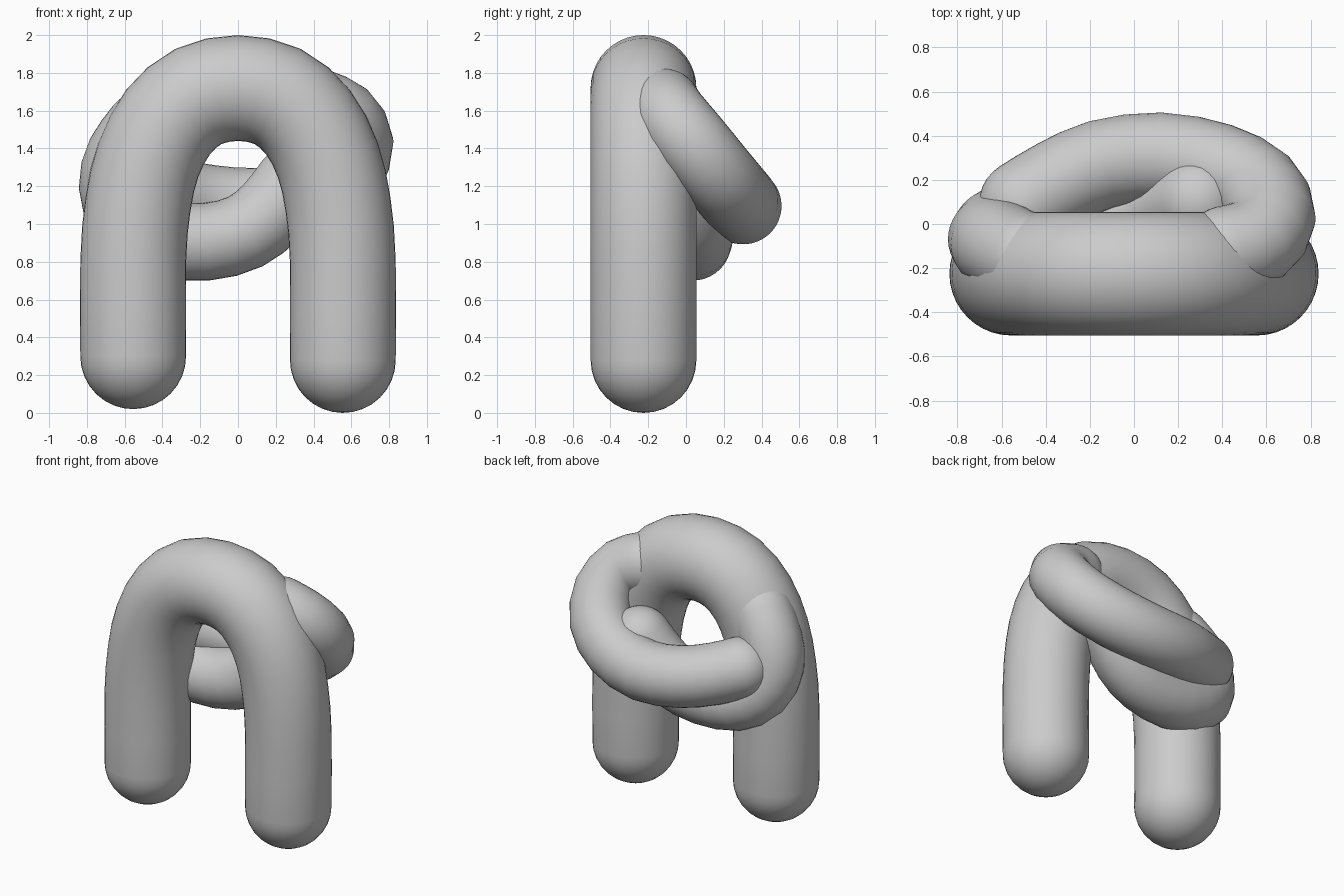
import bpy, bmesh, math
from mathutils import Vector, Matrix

if "Cube" in bpy.data.objects:
    bpy.data.objects.remove(bpy.data.objects["Cube"])

SIDES = 40
CAP = 8


def smooth_path(pts, steps):
    """Catmull-Rom through the control points."""
    p = [Vector(q) for q in pts]
    p = [2 * p[0] - p[1]] + p + [2 * p[-1] - p[-2]]
    out = []
    for i in range(1, len(p) - 2):
        a, b, c, d = p[i - 1:i + 3]
        for k in range(steps):
            t = k / steps
            out.append(0.5 * (2 * b + (c - a) * t + (2 * a - 5 * b + 4 * c - d) * t * t
                              + (3 * b - a - 3 * c + d) * t ** 3))
    return out + [p[-2]]


def tube(name, pts, radius, steps=2):
    """Round tube along a path with hemispherical ends."""
    path = smooth_path(pts, steps)
    n = len(path)
    tans = [(path[min(i + 1, n - 1)] - path[max(i - 1, 0)]).normalized() for i in range(n)]
    # centre, tangent and radius of every ring, including the end domes
    rings = []
    for k in range(1, CAP):
        a = k / CAP * math.pi / 2
        rings.append((path[0] - tans[0] * radius * math.cos(a), tans[0], radius * math.sin(a)))
    rings += [(c, t, radius) for c, t in zip(path, tans)]
    for k in range(CAP - 1, 0, -1):
        a = k / CAP * math.pi / 2
        rings.append((path[-1] + tans[-1] * radius * math.cos(a), tans[-1], radius * math.sin(a)))

    bm = bmesh.new()
    side = tans[0].orthogonal().normalized()
    prev = tans[0]
    loops = []
    for c, t, r in rings:
        side = prev.rotation_difference(t) @ side
        side = (side - t * side.dot(t)).normalized()
        up = t.cross(side)
        prev = t
        loops.append([bm.verts.new(c + r * (side * math.cos(a) + up * math.sin(a)))
                      for a in (2 * math.pi * j / SIDES for j in range(SIDES))])
    for lo, hi in zip(loops, loops[1:]):
        for j in range(SIDES):
            k = (j + 1) % SIDES
            bm.faces.new((lo[j], lo[k], hi[k], hi[j]))
    for loop, tip in ((loops[0], path[0] - tans[0] * radius),
                      (loops[-1], path[-1] + tans[-1] * radius)):
        v = bm.verts.new(tip)
        for j in range(SIDES):
            bm.faces.new((loop[j], loop[(j + 1) % SIDES], v))
    bmesh.ops.recalc_face_normals(bm, faces=bm.faces)
    for f in bm.faces:
        f.smooth = True
    mesh = bpy.data.meshes.new(name)
    bm.to_mesh(mesh)
    bm.free()
    obj = bpy.data.objects.new(name, mesh)
    bpy.context.collection.objects.link(obj)
    return obj


# Upright arch forming both legs
Y = -0.225
half = [(0.555, 0.29), (0.555, 0.8), (0.53, 1.1), (0.475, 1.34), (0.37, 1.54), (0.21, 1.675)]
arch = ([(-x, Y, z + (0.01 if z < 0.3 else 0)) for x, z in half] + [(0, Y, 1.72)]
        + [(x, Y, z - (0.01 if z < 0.3 else 0)) for x, z in reversed(half)])
tube("arch_legs", arch, 0.28)

# Outer arm: leaves the right shoulder and sweeps round the back
tube("outer_arm", [(0.42, -0.12, 1.62), (0.55, -0.08, 1.56), (0.62, 0.03, 1.43),
                   (0.56, 0.16, 1.27), (0.38, 0.255, 1.155), (0.12, 0.303, 1.095),
                   (-0.15, 0.27, 1.11), (-0.35, 0.18, 1.15), (-0.5, 0.09, 1.2)], 0.203)

# Inner arm: leaves the left side, dips below and tucks inside the outer arm
tube("inner_arm", [(-0.5, -0.15, 1.5), (-0.6, -0.1, 1.36), (-0.638, -0.07, 1.2),
                   (-0.58, -0.02, 1.03), (-0.42, 0.02, 0.925), (-0.17, 0.035, 0.905),
                   (0.04, 0.05, 0.96), (0.18, 0.07, 1.07), (0.29, 0.1, 1.21)], 0.205)
